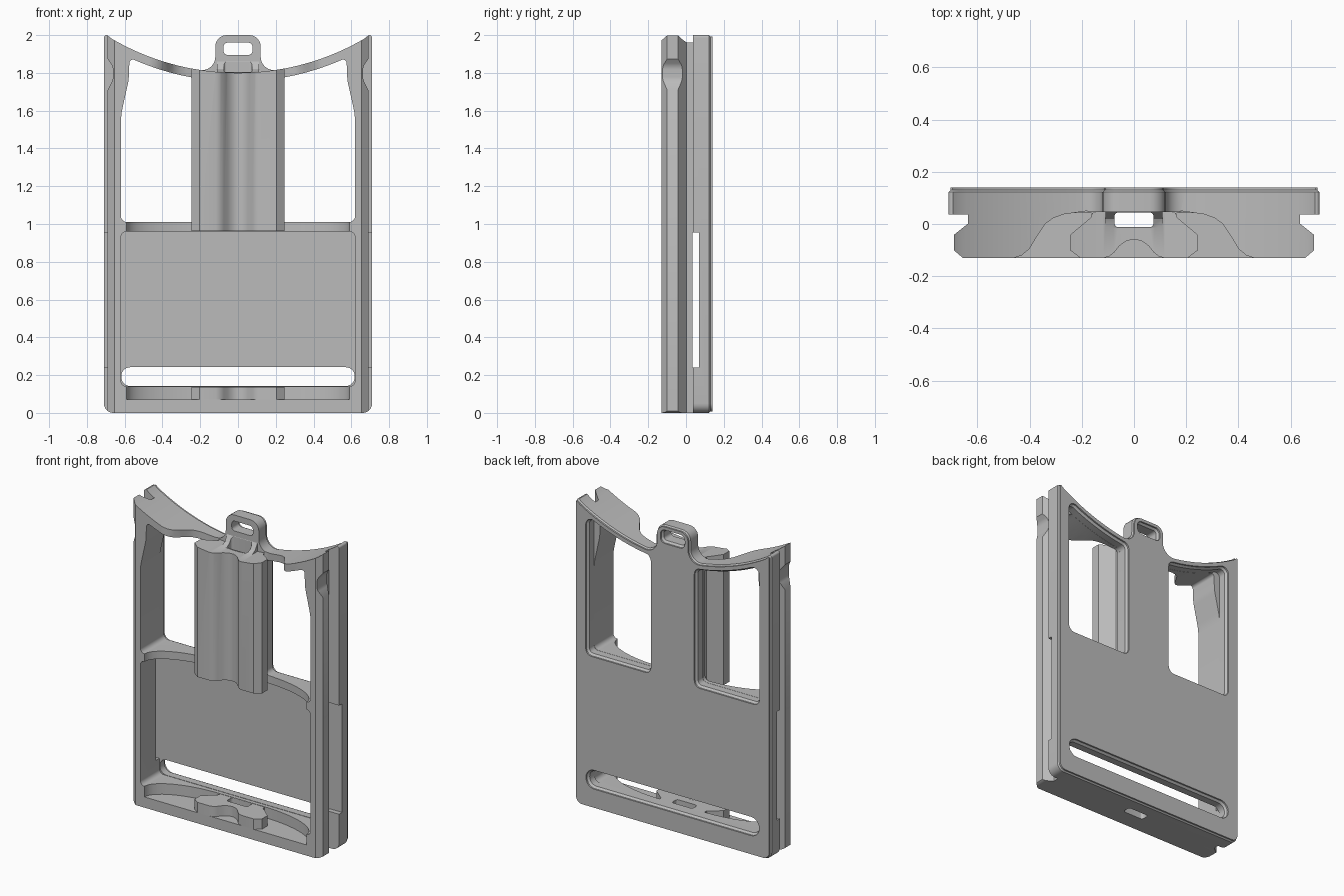
import bpy, bmesh, math
from mathutils import Vector

cube = bpy.data.objects.get("Cube")
if cube:
    bpy.data.objects.remove(cube, do_unlink=True)

grey = bpy.data.materials.new("plain_grey")
grey.use_nodes = True
grey.diffuse_color = (0.5, 0.5, 0.5, 1)
grey.node_tree.nodes["Principled BSDF"].inputs["Base Color"].default_value = (0.5, 0.5, 0.5, 1)


def rounded(points, steps=6):
    """Fillet each (a, b, radius) corner with a circular arc."""
    out = []
    for i, (a, b, r) in enumerate(points):
        p = Vector((a, b))
        if r == 0:
            out.append(p)
            continue
        u = (Vector(points[i - 1][:2]) - p).normalized()
        v = (Vector(points[(i + 1) % len(points)][:2]) - p).normalized()
        half = u.angle(v) / 2
        t, w = r / math.tan(half), math.sin(half)
        start, end = p + u * t, p + v * t
        for k in range(steps + 1):
            f = k / steps
            c0, c1, c2 = (1 - f) ** 2, 2 * f * (1 - f) * w, f * f
            out.append((start * c0 + p * c1 + end * c2) / (c0 + c1 + c2))
    return out


def grow(points, d):
    """Offset a closed outline outwards by d."""
    n = len(points)
    area = sum(points[i - 1].x * points[i].y - points[i - 1].y * points[i].x for i in range(n))
    sign = 1 if area > 0 else -1
    out = []
    for i, p in enumerate(points):
        e1 = (p - points[i - 1]).normalized()
        e2 = (points[(i + 1) % n] - p).normalized()
        m = Vector((e1.y + e2.y, -e1.x - e2.x)).normalized()
        out.append(p + m * sign * d / max(0.4, m.dot(Vector((e1.y, -e1.x)))))
    return out


def prism(name, points, axis, levels):
    """Stack an outline along an axis; levels are (position, offset)."""
    pts = [Vector(p[:2]) for p in points]
    place = {"x": lambda p, h: (h, p.x, p.y),
             "y": lambda p, h: (p.x, h, p.y),
             "z": lambda p, h: (p.x, p.y, h)}[axis]
    bm = bmesh.new()
    rings = [[bm.verts.new(place(p, h)) for p in (grow(pts, d) if d else pts)]
             for h, d in levels]
    bm.faces.new(rings[0])
    bm.faces.new(rings[-1])
    for lo, hi in zip(rings, rings[1:]):
        for i in range(len(pts)):
            bm.faces.new((lo[i - 1], lo[i], hi[i], hi[i - 1]))
    bmesh.ops.recalc_face_normals(bm, faces=bm.faces)
    if bm.calc_volume(signed=True) < 0:
        bmesh.ops.reverse_faces(bm, faces=bm.faces)
    mesh = bpy.data.meshes.new(name)
    bm.to_mesh(mesh)
    bm.free()
    mesh.materials.append(grey)
    obj = bpy.data.objects.new(name, mesh)
    bpy.context.collection.objects.link(obj)
    return obj


def combine(target, other, operation="DIFFERENCE"):
    mod = target.modifiers.new("cut", "BOOLEAN")
    mod.operation, mod.object, mod.solver = operation, other, "EXACT"
    bpy.context.view_layer.objects.active = target
    bpy.ops.object.modifier_apply(modifier=mod.name)
    bpy.data.objects.remove(other, do_unlink=True)


def mirror(half):
    """Close a right-hand outline with its mirror image."""
    return list(half) + [(-p[0], *p[1:]) for p in reversed(half)]


def box(x0, x1, z0, z1, r=0.0):
    return rounded([(x0, z0, r), (x1, z0, r), (x1, z1, r), (x0, z1, r)])


def arc(x, drop=0.0):
    """Height of the dished top edge."""
    return 3.125 - math.sqrt((1.325 + drop) ** 2 - x * x)


def spread(a, b, n):
    return [a + (b - a) * i / n for i in range(n + 1)]


BACK = 0.13
flare = [(BACK - 0.012, 0), (BACK, 0.012), (BACK + 0.02, 0.012)]

# Frame: grooved side section, trimmed to the dished outline with hanging tab
section = [(0.72, 0.15), (0.72, 0.037), (0.635, 0.037), (0.635, 0.002),
           (0.69, -0.042), (0.69, -0.10), (0.655, -0.13)]
frame = prism("frame", mirror(section), "z", [(-0.1, 0), (2.1, 0)])
outline = [(0.71, 0, 0.05), (0.71, 2.0, 0.014), (0.692, 2.0, 0)]
outline += [(x, arc(x), 0) for x in spread(0.67, 0.2, 16)]
outline += [(0.12, 1.808, 0.07), (0.12, 2.0, 0.06)]
combine(frame, prism("outline", rounded(mirror(outline)), "y",
                     [(-0.2, 0), (BACK - 0.008, 0), (BACK, -0.008), (BACK + 0.01, -0.008)]),
        "INTERSECT")

# Curved front recesses: a tight one in the top band, a wide one in the shelves
s_curve = [(0.46, -0.2), (0.46, -0.13), (0.43, -0.12), (0.40, -0.095), (0.37, -0.045),
           (0.34, 0.0), (0.31, 0.022), (0.27, 0.037), (0.18, 0.05), (0.14, 0.03)]
combine(frame, prism("band_recess", mirror(s_curve), "z", [(1.1, 0), (2.2, 0)]))
wide = [(0.59, -0.2)] + [(0.16 + 0.43 * math.cos(a), -0.13 + 0.175 * math.sin(a))
                         for a in spread(0, math.pi / 2, 14)]
combine(frame, prism("shelf_recess", mirror(wide), "z", [(0.07, 0), (1.2, 0)]))

# Card pocket, thumb slot and side slots
combine(frame, prism("pocket", box(-0.62, 0.62, 0.14, 0.96, 0.03), "y", [(-0.3, 0), (0.07, 0)]))
combine(frame, prism("thumb_slot", box(-0.618, 0.618, 0.142, 0.242, 0.048), "y",
                     [(0.05, 0)] + flare))
combine(frame, prism("side_slot", box(0.034, 0.069, 0.24, 0.955), "x", [(-1, 0), (1, 0)]))

# Upper windows and outer grip dimples
for s in (1, -1):
    top = [(x, arc(x, 0.045), 0) for x in spread(0.53, 0.25, 5)]
    inner = [(0.17, arc(0.17, 0.045), 0.03), (0.17, 1.01, 0.03), (0.62, 1.01, 0.03)]
    back = inner + [(0.62, arc(0.62, 0.045), 0.03)] + top
    front = inner + [(0.62, 1.58, 0.3), (0.58, 1.76, 0.2), (0.575, arc(0.575, 0.045), 0.02)] + top
    for name, pts, levels in (("window_back", back, [(0.07, 0)] + flare),
                              ("window_front", front, [(-0.3, -0.001), (0.075, -0.001)])):
        pts = rounded([(s * a, b, r) for a, b, r in pts])
        combine(frame, prism(name, pts, "y", levels))
    dimple = rounded([(s * 0.75, 1.70, 0), (s * 0.695, 1.70, 0), (s * 0.662, 1.765, 0.06),
                      (s * 0.662, 1.835, 0.06), (s * 0.695, 1.88, 0), (s * 0.75, 1.88, 0)])
    combine(frame, prism("dimple", dimple, "y", [(-0.3, 0), (0.01, 0)]))

# Central column and its matching stub on the base, with a bell-shaped front groove
col = [(0.15, 0.09), (0.165, 0.025), (0.245, -0.042), (0.245, -0.10), (0.205, -0.13)]
groove = [(0.12, -0.2), (0.12, -0.131), (0.095, -0.124), (0.075, -0.108), (0.055, -0.083),
          (0.03, -0.066), (0.01, -0.06)]
for z0, z1, floor in ((0.963, 1.9, 0.9), (0.05, 0.138, 0.071)):
    column = prism("column", mirror(col), "z", [(z0, 0), (z1, 0)])
    combine(column, prism("groove", mirror(groove), "z", [(floor, 0), (z1 + 0.1, 0)]))
    neck = [(-0.3, 1.79), (0.3, 1.79), (0.3, 2.2), (-0.3, 2.2)]
    combine(column, prism("neck_trim", neck, "y", [(0.038, 0), (0.3, 0)]))
    combine(frame, column, "UNION")

# Thin the tab so that it sits on the back only, then add its sloping root
dish = [(x, arc(x) + 0.0005) for x in spread(-0.3, 0.3, 20)] + [(0.3, 2.2), (-0.3, 2.2)]
combine(frame, prism("tab_front", dish, "y", [(-0.3, 0), (0.045, 0)]))
root = [(0.06, 1.75), (-0.015, 1.75), (-0.015, 1.803), (0.02, 1.82), (0.045, 1.86), (0.06, 1.86)]
combine(frame, prism("tab_root", root, "x", [(-0.11, 0), (0.11, 0)]), "UNION")

# Strap hole through the tab and cord channel down the whole height
combine(frame, prism("strap_hole", box(-0.077, 0.077, 1.895, 1.96, 0.022), "y", [(0, 0)] + flare))
combine(frame, prism("cord_channel", box(-0.075, 0.075, -0.012, 0.044, 0.015), "z",
                     [(-0.2, 0), (2.2, 0)]))

bpy.ops.object.select_all(action="DESELECT")
frame.select_set(True)
bpy.context.view_layer.objects.active = frame
bpy.ops.object.shade_smooth_by_angle(angle=math.radians(28))
